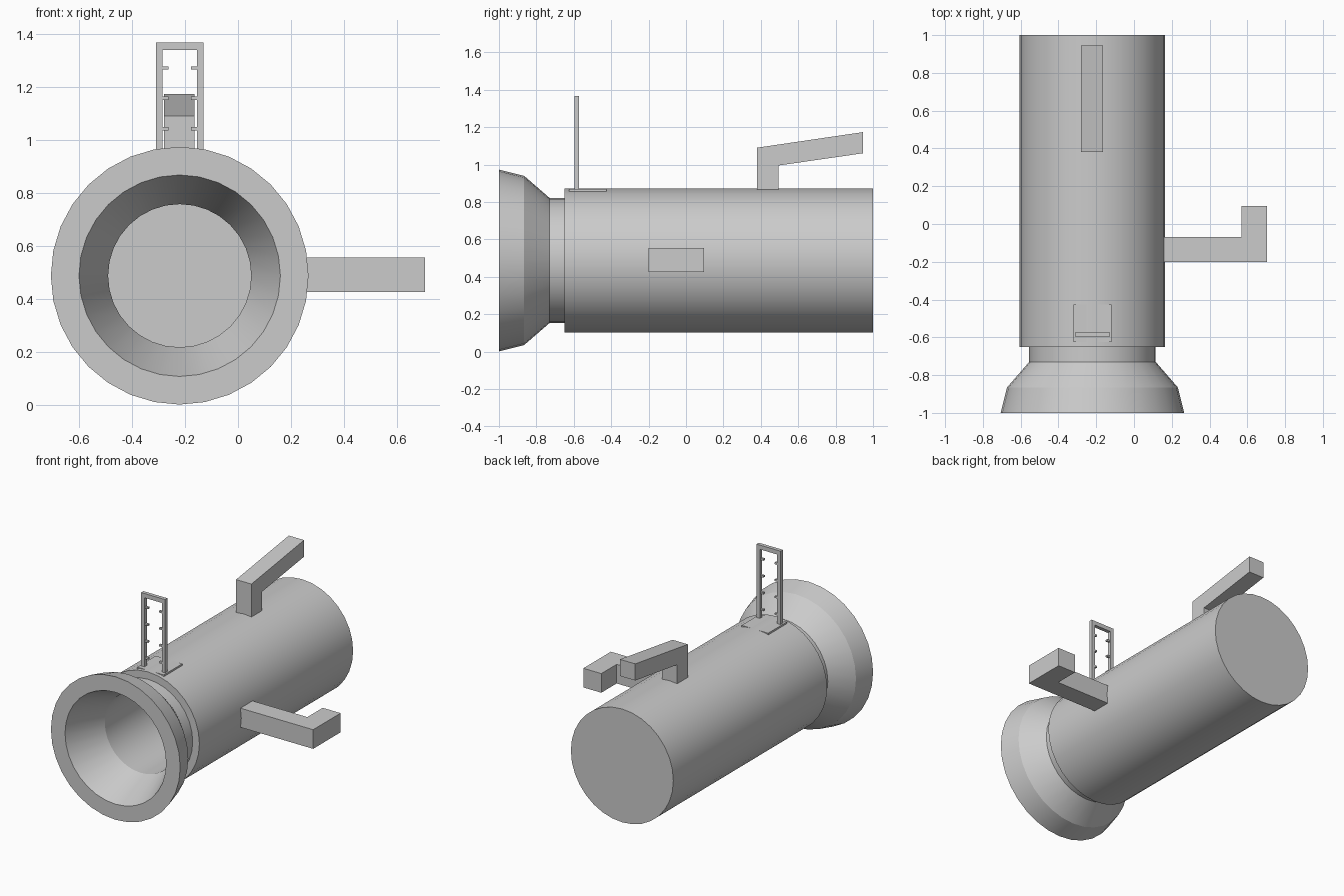
import bpy, bmesh
from math import sin, cos, tau, radians

if "Cube" in bpy.data.objects:
    bpy.data.objects.remove(bpy.data.objects["Cube"])

CX, CZ = -0.22, 0.487      # tube axis
SIDES = 32


def finish(name, bm, smooth=False):
    bmesh.ops.recalc_face_normals(bm, faces=bm.faces)
    mesh = bpy.data.meshes.new(name)
    bm.to_mesh(mesh)
    bm.free()
    if smooth:
        mesh.shade_smooth()
        mesh.set_sharp_from_angle(angle=radians(20))
    ob = bpy.data.objects.new(name, mesh)
    bpy.context.collection.objects.link(ob)
    return ob


def lathe(name, profile):
    """Revolve (radius, y) points about the tube axis, capping both ends."""
    bm = bmesh.new()
    rings = [[bm.verts.new((CX + r * sin(tau * i / SIDES), y, CZ + r * cos(tau * i / SIDES)))
              for i in range(SIDES)] for r, y in profile]
    for a, b in zip(rings, rings[1:]):
        for i in range(SIDES):
            j = (i + 1) % SIDES
            bm.faces.new((a[i], a[j], b[j], b[i]))
    bm.faces.new(rings[0])
    bm.faces.new(rings[-1])
    return finish(name, bm, True)


def extrude(name, points, vec):
    """Extrude a closed outline along vec."""
    bm = bmesh.new()
    face = bm.faces.new([bm.verts.new(p) for p in points])
    new = bmesh.ops.extrude_face_region(bm, geom=[face], use_keep_orig=True)
    moved = [v for v in new['geom'] if isinstance(v, bmesh.types.BMVert)]
    bmesh.ops.translate(bm, verts=moved, vec=vec)
    return finish(name, bm)


def box(name, x0, x1, y0, y1, z0, z1):
    return extrude(name, [(x0, y0, z0), (x1, y0, z0), (x1, y1, z0), (x0, y1, z0)],
                   (0, 0, z1 - z0))


# Hollow tube with flared muzzle, neck and closed back
lathe("barrel", [(0.27, 0.95), (0.27, -0.73), (0.38, -1.0), (0.486, -1.0),
                 (0.452, -0.865), (0.335, -0.73), (0.335, -0.65),
                 (0.385, -0.65), (0.385, 1.0)])

# L-shaped side handle
side = [(0.13, -0.2), (0.705, -0.2), (0.705, 0.095), (0.57, 0.095), (0.57, -0.07), (0.13, -0.07)]
extrude("side_handle", [(x, y, 0.425) for x, y in side], (0, 0, 0.13))

# Sloped top handle
top = [(0.38, 0.85), (0.38, 1.09), (0.945, 1.173), (0.945, 1.06), (0.495, 0.995), (0.495, 0.85)]
extrude("top_handle", [(-0.28, y, z) for y, z in top], (0.115, 0, 0))

# Sight: base plate, arched frame and pegs on both inner sides
box("sight_base", CX - 0.1, CX + 0.1, -0.625, -0.425, 0.855, 0.869)
frame = [(-0.09, 0.86), (-0.09, 1.367), (0.09, 1.367), (0.09, 0.86),
         (0.065, 0.86), (0.065, 1.338), (-0.065, 1.338), (-0.065, 0.86)]
extrude("sight_frame", [(CX + x, -0.597, z) for x, z in frame], (0, 0.025, 0))
for i in range(4):
    z = 0.927 + 0.1145 * i
    for s in (-1, 1):
        xs = sorted((CX + s * 0.042, CX + s * 0.068))
        box("sight_peg", xs[0], xs[1], -0.592, -0.577, z - 0.006, z + 0.006)
